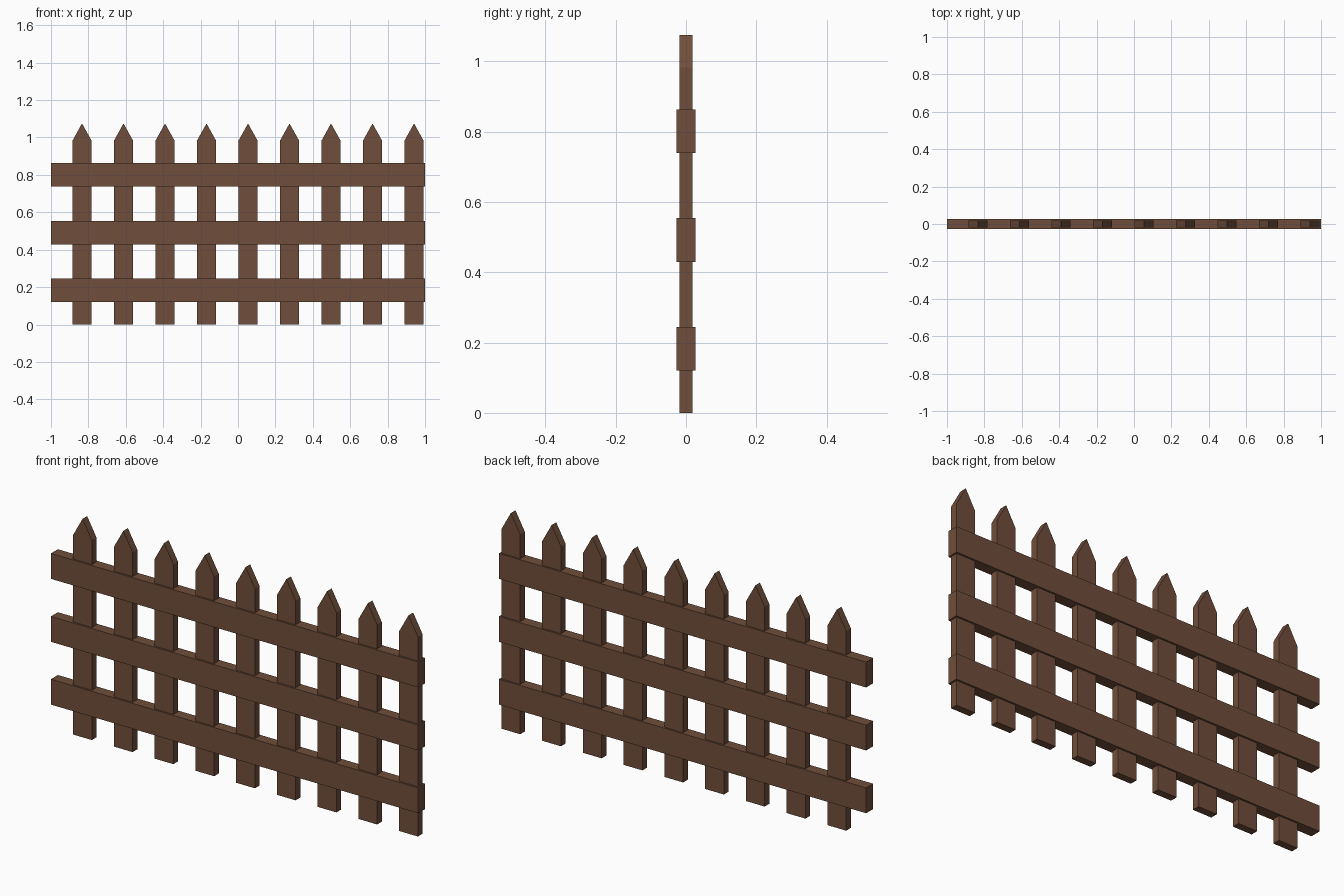
import bpy

if "Cube" in bpy.data.objects:
    bpy.data.objects.remove(bpy.data.objects["Cube"])

wood = bpy.data.materials.new("brown_wood")
wood.diffuse_color = (0.162, 0.076, 0.043, 1)
wood.use_nodes = True
wood.node_tree.nodes["Principled BSDF"].inputs["Base Color"].default_value = wood.diffuse_color


def slab(name, profile, half_depth):
    """Extrude an x-z outline along y, centred on y = 0."""
    n = len(profile)
    verts = [(x, y, z) for y in (-half_depth, half_depth) for x, z in profile]
    faces = [tuple(range(n)), tuple(range(2 * n - 1, n - 1, -1))]
    faces += [(i, i + n, (i + 1) % n + n, (i + 1) % n) for i in range(n)]
    mesh = bpy.data.meshes.new(name)
    mesh.from_pydata(verts, [], faces)
    mesh.materials.append(wood)
    obj = bpy.data.objects.new(name, mesh)
    bpy.context.collection.objects.link(obj)
    return obj


# Pointed pickets
W, SHOULDER, TIP = 0.051, 0.983, 1.075
for i in range(9):
    x = -0.834 + i * 0.2219
    slab(f"picket_{i + 1}", [(x - W, 0), (x + W, 0), (x + W, SHOULDER),
                             (x, TIP), (x - W, SHOULDER)], 0.018)

# Horizontal rails, thicker than the pickets
for name, z in (("lower", 0.12), ("middle", 0.429), ("upper", 0.739)):
    slab(f"{name}_rail", [(-1, z), (1, z), (1, z + 0.125), (-1, z + 0.125)], 0.027)
